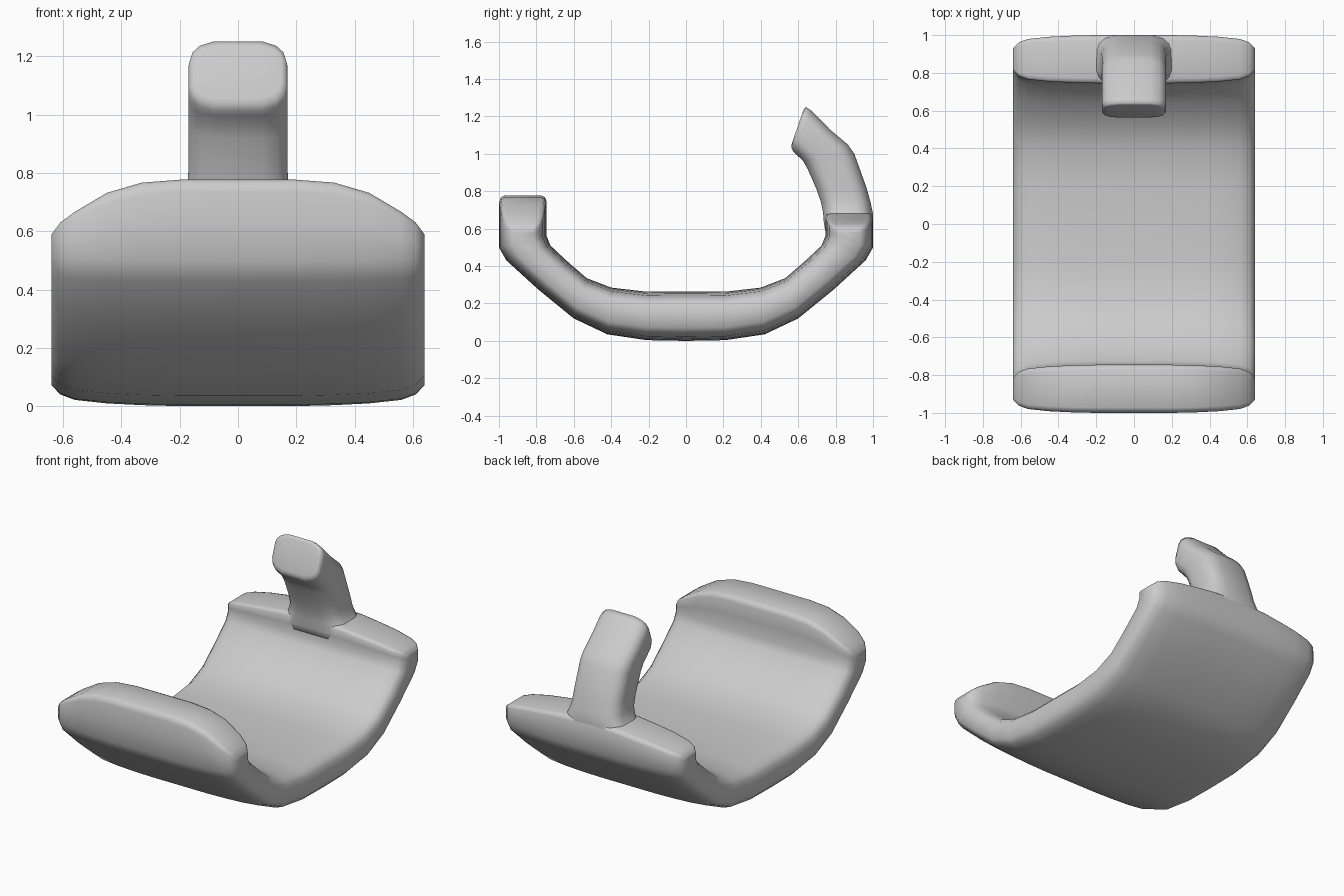
import bpy, bmesh
from mathutils import Vector

if "Cube" in bpy.data.objects:
    bpy.data.objects.remove(bpy.data.objects["Cube"])

# rounded half-sections: (half width x, depth fraction from outer to inner skin)
BODY_SEC = [(0, 0), (.2, 0), (.33, .012), (.45, .035), (.56, .08), (.61, .15), (.64, .27)]
HOOK_SEC = [(0, 0), (.085, 0), (.135, .07), (.16, .17), (.17, .3)]


def loft(name, rows, half):
    """Skin a symmetric section through rows; each row maps (x, t) to a point."""
    side = [(-x, t) for x, t in half[:0:-1]] + half
    n = len(side)
    ring = side + [(x, 1 - t) for x, t in reversed(side)]
    bm = bmesh.new()
    grid = [[bm.verts.new(row(x, t)) for x, t in ring] for row in rows]
    for a, b in zip(grid, grid[1:]):
        for i in range(2 * n):
            j = (i + 1) % (2 * n)
            bm.faces.new((a[i], a[j], b[j], b[i]))
    for g in (grid[0], grid[-1]):
        for i in range(n - 1):
            bm.faces.new((g[i], g[i + 1], g[2 * n - 2 - i], g[2 * n - 1 - i]))
    bmesh.ops.recalc_face_normals(bm, faces=bm.faces)
    for f in bm.faces:
        f.smooth = True
    me = bpy.data.meshes.new(name)
    bm.to_mesh(me)
    bm.free()
    ob = bpy.data.objects.new(name, me)
    bpy.context.collection.objects.link(ob)
    return ob


def interp(table, x):
    for (x0, z0), (x1, z1) in zip(table, table[1:]):
        if x <= x1:
            return z0 + (z1 - z0) * (x - x0) / (x1 - x0)
    return table[-1][1]


def section(outer, inner, shrink=1.0, wide=1.0):
    o, i = Vector((0, *outer)), Vector((0, *inner))
    return lambda x, t: o.lerp(i, .5 + (t - .5) * shrink) + Vector((x * wide, 0, 0))


# lip height falls towards the sides
FRONT_TOP = [(0, .777), (.2, .777), (.33, .767), (.45, .732), (.56, .667), (.61, .63), (.64, .59)]
BACK_TOP = [(0, .69), (.2, .68), (.33, .665), (.45, .65), (.56, .63), (.61, .615), (.64, .59)]


def lip(sign, top, k, shrink):
    def row(x, t):
        u = .5 + (t - .5) * shrink
        z0 = .5 + .06 * t
        return Vector((x, sign * (1 - .255 * u), z0 + (interp(top, abs(x)) - z0) * k))
    return row


LIP_STEPS = [(.45, 1), (.85, 1), (.96, .93), (1, .78)]
BEND = [((.21, .004), (.21, .263)), ((.42, .035), (.40, .285)), ((.6, .12), (.53, .335)),
        ((.79, .275), (.64, .43)), ((.96, .43), (.725, .51)), ((1, .5), (.745, .56))]

# curved cradle with raised front and back lips
front = [section((-o[0], o[1]), (-i[0], i[1])) for o, i in BEND]
front += [lip(-1, FRONT_TOP, k, s) for k, s in LIP_STEPS]
back = [section(o, i) for o, i in BEND] + [lip(1, BACK_TOP, k, s) for k, s in LIP_STEPS]
loft("cradle", front[::-1] + [section((0, 0), (0, .265))] + back, BODY_SEC)

# forward-curling hook, flared where it meets the back lip
hook = [((.985, .56), (.75, .56), 1, 1.5), ((.995, .63), (.737, .63), 1, 1.4),
        ((1, .68), (.733, .685), 1, 1.15), ((.987, .74), (.722, .74), 1, 1.02),
        ((.965, .82), (.698, .81), 1, 1), ((.9, 1.0), (.65, .92), 1, 1),
        ((.865, 1.05), (.625, .963), 1, 1), ((.77, 1.13), (.59, .997), 1, 1),
        ((.67, 1.232), (.572, 1.015), 1, 1), ((.64, 1.252), (.563, 1.035), 1, .97),
        ((.63, 1.24), (.564, 1.05), .95, .88)]
loft("hook", [section(*h) for h in hook], HOOK_SEC)
